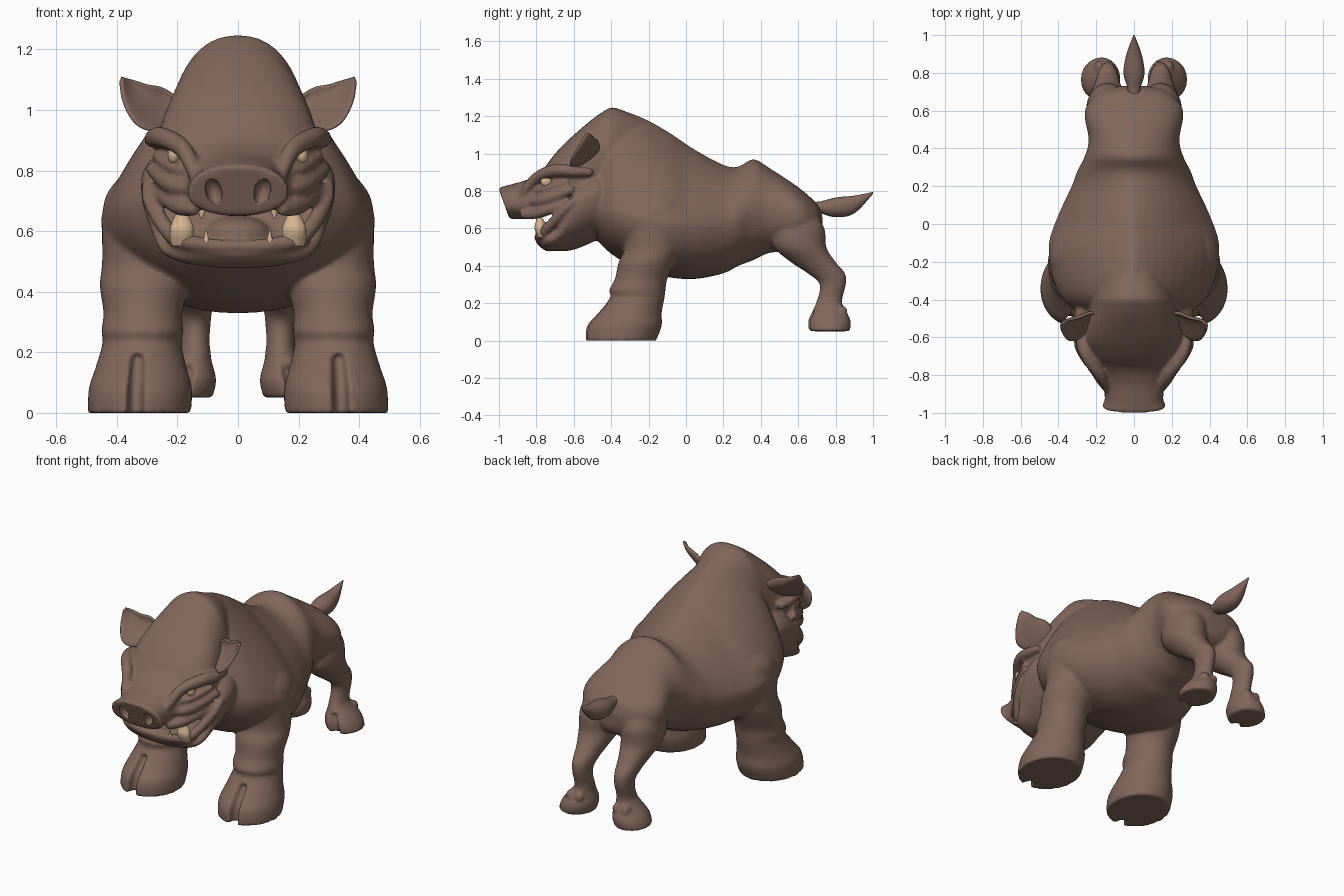
import bpy, bmesh, math
from mathutils import Vector, Matrix

cube = bpy.data.objects.get("Cube")
if cube:
    bpy.data.objects.remove(cube)


def material(name, red, green, blue):
    mat = bpy.data.materials.new(name)
    mat.use_nodes = True
    mat.diffuse_color = (red, green, blue, 1)
    shader = mat.node_tree.nodes["Principled BSDF"]
    shader.inputs["Base Color"].default_value = mat.diffuse_color
    shader.inputs["Roughness"].default_value = 0.8
    return mat


hide = material("brown hide", 0.22, 0.135, 0.105)
ivory = material("ivory", 0.68, 0.48, 0.3)


def smooth_rows(rows, steps=5):
    """Catmull-Rom interpolation of whole parameter rows."""
    result = []
    last = len(rows) - 1
    for i in range(last):
        before, start, end, after = (rows[max(0, min(last, i + k))] for k in (-1, 0, 1, 2))
        for step in range(steps):
            t = step / steps
            result.append([q + t / 2 * (r - p + t * (2 * p - 5 * q + 4 * r - s + t * (3 * (q - r) + s - p)))
                           for p, q, r, s in zip(before, start, end, after)])
    return result + [list(rows[last])]


def circle(count):
    return [(math.cos(math.tau * i / count), math.sin(math.tau * i / count)) for i in range(count)]


def skin(bm, rings):
    """Closed skin over equal rings of points."""
    loops = [[bm.verts.new(point) for point in ring] for ring in rings]
    count = len(loops[0])
    faces = [bm.faces.new((low[i], low[(i + 1) % count], high[(i + 1) % count], high[i]))
             for low, high in zip(loops, loops[1:]) for i in range(count)]
    faces += [bm.faces.new(loops[0]), bm.faces.new(loops[-1])]
    bmesh.ops.recalc_face_normals(bm, faces=faces)


def power(value, squareness):
    return math.copysign(abs(value) ** (2 / squareness), value)


def loft_along(bm, rows, belt=lambda y: .5, square=lambda y: 2.2, slant=lambda y: 0):
    """Rows: y, top, bottom, half width. The belt is the relative height of the widest place."""
    rings = []
    for y, top, bottom, width in smooth_rows(rows):
        middle = bottom + (top - bottom) * belt(y)
        ring = []
        for c, s in circle(48):
            shape = square(y) if s > 0 else 2.1
            rise = power(s, shape) * (top - middle if s > 0 else middle - bottom)
            ring.append((width * power(c, shape), y + slant(y) * rise, middle + rise))
        rings.append(ring)
    skin(bm, rings)


def loft_up(bm, rows, side, x_at, cleft=0):
    """Rows: z, y, x radius, y radius. A cleft is pressed into the front below its height."""
    rings = []
    for z, y, wide, deep in smooth_rows(rows):
        ring = []
        for c, s in circle(72):
            groove = z < cleft and s < 0 and abs(wide * c - 0.01) < 0.022
            ring.append((side * (x_at(z) + wide * c), y + deep * (s + 0.28 * groove), z))
        rings.append(ring)
    skin(bm, rings)


def fold(bm, points, side, radius):
    """Fleshy ridge along a path, thinner at its ends."""
    path = [Vector((side * x, y, z)) for x, y, z in smooth_rows(points)]
    last = len(path) - 1
    rings = []
    for i, point in enumerate(path):
        turn = (path[min(i + 1, last)] - path[max(i - 1, 0)]).to_track_quat('Z', 'Y')
        size = radius * (.6 + .4 * math.sin(math.pi * i / last))
        rings.append([point + turn @ Vector((c, s, 0)) * size for c, s in circle(12)])
    skin(bm, rings)


def ball(bm, centre, radii, tilt=0):
    matrix = Matrix.Translation(centre) @ Matrix.Rotation(tilt, 4, 'Y') @ Matrix.Diagonal((*radii, 1))
    bmesh.ops.create_uvsphere(bm, u_segments=24, v_segments=16, radius=1, matrix=matrix)


def finish(name, bm, mat):
    mesh = bpy.data.meshes.new(name)
    bm.to_mesh(mesh)
    bm.free()
    for face in mesh.polygons:
        face.use_smooth = True
    mesh.materials.append(mat)
    thing = bpy.data.objects.new(name, mesh)
    bpy.context.collection.objects.link(thing)
    return thing


# Torso: a narrow hump in front, rounder towards the rump
bm = bmesh.new()
loft_along(bm, [(-.55, 1.04, .62, .2), (-.46, 1.16, .52, .31), (-.38, 1.23, .45, .39), (-.25, 1.2, .38, .44),
                (-.1, 1.12, .34, .45), (.05, 1.02, .33, .4), (.2, .94, .36, .33), (.28, .93, .4, .3),
                (.36, .97, .43, .26), (.45, .92, .47, .24), (.6, .82, .48, .26), (.7, .73, .52, .18),
                (.73, .66, .57, .07)],
           belt=lambda y: .4 + y / 4, square=lambda y: 1.3 + 1.4 * max(0, y))

# Legs with cloven hooves and dewclaws
for side in (-1, 1):
    loft_up(bm, [(.8, -.17, .07, .1), (.7, -.17, .14, .17), (.5, -.18, .14, .15), (.42, -.21, .145, .15),
                 (.33, -.24, .13, .14), (.27, -.26, .135, .15), (.23, -.26, .13, .145), (.15, -.3, .15, .17),
                 (.08, -.33, .17, .2), (0, -.35, .17, .19)],
            side, x_at=lambda z: .325 - z / 30, cleft=.2)
    loft_up(bm, [(.7, .58, .08, .1), (.6, .6, .11, .14), (.5, .61, .11, .14), (.42, .68, .08, .12),
                 (.36, .75, .06, .1), (.3, .785, .05, .07), (.2, .765, .05, .07), (.11, .765, .095, .115),
                 (.05, .765, .1, .11)],
            side, x_at=lambda z: max(.14, .2 - z * .3), cleft=.16)
    for x in (.125, .185):
        ball(bm, (side * x, .835, .155), (.025, .03, .03))

# Skull with a slanted snout disc
loft_along(bm, [(.05, 1, .7, .03), (-.15, 1.13, .65, .11), (-.36, 1.24, .6, .21), (-.45, 1.22, .62, .235),
                (-.6, 1.1, .67, .265), (-.7, 1, .68, .235), (-.77, .91, .66, .2), (-.85, .86, .65, .165),
                (-.93, .83, .65, .155), (-.96, .82, .65, .17), (-.97, .81, .66, .16)],
           belt=lambda y: .43, square=lambda y: 2.3, slant=lambda y: min(0, 3 * y + 2.55))

# Lower jaw and jowls
loft_along(bm, [(-.42, .86, .61, .26), (-.46, .91, .55, .31), (-.56, .89, .5, .32), (-.63, .78, .48, .3),
                (-.69, .62, .48, .27), (-.75, .57, .48, .23), (-.8, .55, .52, .1)], belt=lambda y: .62)

# Brows, eyelids, cheeks, lips and tongue
for side in (-1, 1):
    fold(bm, [(.14, -.88, .78), (.18, -.8, .87), (.25, -.7, .91), (.28, -.6, .905), (.27, -.5, .9)], side, .034)
    fold(bm, [(.17, -.8, .8), (.215, -.755, .81), (.275, -.63, .85)], side, .02)
    fold(bm, [(.16, -.82, .74), (.22, -.75, .755), (.29, -.6, .81)], side, .032)
    fold(bm, [(.295, -.57, .77), (.29, -.65, .7), (.215, -.755, .585), (.11, -.785, .555), (-.02, -.79, .55)],
         side, .028)
    fold(bm, [(.14, -.88, .67), (.2, -.78, .685), (.28, -.62, .74)], side, .03)
ball(bm, (0, -.69, .59), (.11, .09, .06))

# The hide is fused into one skin
body = finish("body", bm, hide)
fuse = body.modifiers.new("fuse", 'REMESH')
fuse.mode, fuse.voxel_size, fuse.use_smooth_shade = 'VOXEL', .0095, True
soften = body.modifiers.new("soften", 'SMOOTH')
soften.factor, soften.iterations = 0.5, 5

# Nostrils pressed into the snout disc
bm = bmesh.new()
for side in (-1, 1):
    ball(bm, (side * .08, -.975, .73), (.027, .045, .045), side * .25)
cutter = finish("nostril_cutter", bm, hide)
cutter.hide_render = True
cutter.hide_set(True)
nostrils = body.modifiers.new("nostrils", 'BOOLEAN')
nostrils.operation, nostrils.object = 'DIFFERENCE', cutter

# Tail
bm = bmesh.new()
loft_along(bm, [(.66, .74, .69, .03), (.72, .745, .68, .035), (.8, .765, .66, .056), (.9, .775, .68, .04),
                (1, .795, .785, .003)])
finish("tail", bm, hide)

# Ears: cupped leaves between an upper and a lower edge, mirrored
bm = bmesh.new()
upper = smooth_rows([(.2, -.48, 1.04), (.25, -.48, 1.075), (.3, -.5, 1.085), (.35, -.51, 1.1), (.385, -.53, 1.11)])
lower = smooth_rows([(.22, -.54, .94), (.29, -.61, .93), (.345, -.62, .96), (.38, -.58, 1.03), (.387, -.54, 1.1)])
backward = Vector((-.4, .85, .1))
grid = []
for high, low in zip(map(Vector, upper), map(Vector, lower)):
    depth = .35 * (high - low).length
    grid.append([bm.verts.new(high.lerp(low, v / 8) + backward * depth * math.sin(math.pi * v / 8))
                 for v in range(9)])
for one, two in zip(grid, grid[1:]):
    for j in range(8):
        bm.faces.new((one[j], one[j + 1], two[j + 1], two[j]))
ears = finish("ears", bm, hide)
ears.modifiers.new("pair", 'MIRROR')
thick = ears.modifiers.new("thickness", 'SOLIDIFY')
thick.thickness, thick.offset = .016, 0
ears.modifiers.new("round", 'SUBSURF').levels = 1

# Tusks, small teeth and eyes
for side, label in ((1, "left"), (-1, "right")):
    bm = bmesh.new()
    loft_up(bm, [(.55, -.765, .034, .025), (.6, -.78, .04, .03), (.64, -.78, .028, .022), (.68, -.79, .004, .004)],
            side, x_at=lambda z: .185)
    finish(label + "_tusk", bm, ivory)
    bm = bmesh.new()
    for root, tip, x in ((.55, .605, .105), (.67, .64, .12)):
        loft_up(bm, [(root, -.795, .014, .012), (tip, -.8, .002, .002)], side, x_at=lambda z: x)
    finish(label + "_teeth", bm, ivory)
    bm = bmesh.new()
    ball(bm, (side * .212, -.747, .853), (.02, .03, .032))
    finish(label + "_eye", bm, ivory)
